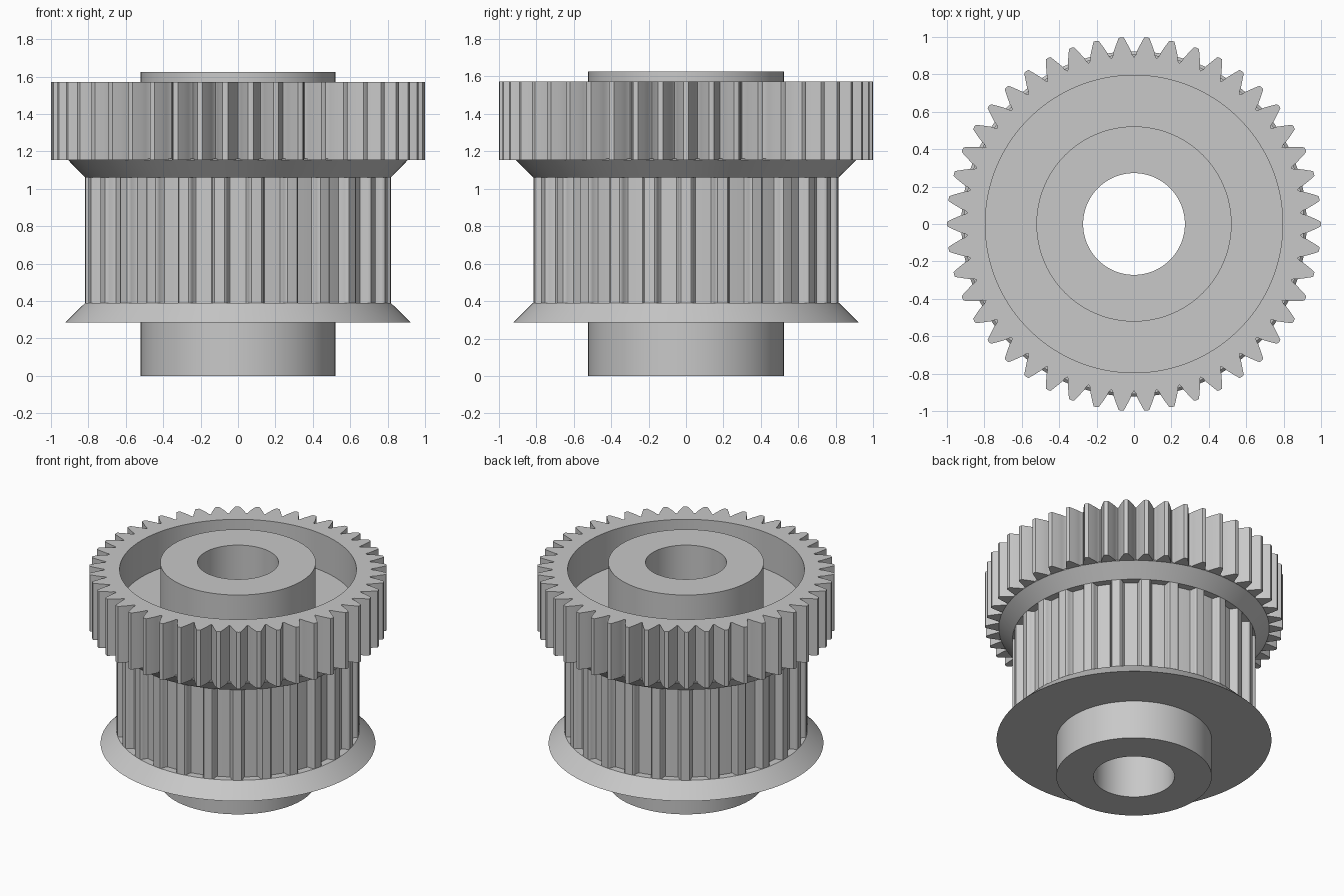
import bpy, bmesh, math

if "Cube" in bpy.data.objects:
    bpy.data.objects.remove(bpy.data.objects["Cube"])

# Single plain grey material
steel = bpy.data.materials.new("steel grey")
steel.use_nodes = True
grey = (0.58, 0.58, 0.58, 1)
steel.diffuse_color = grey
steel.node_tree.nodes["Principled BSDF"].inputs["Base Color"].default_value = grey

SIDES = 96
BORE, HUB, RECESS, BELT, CORE = 0.272, 0.522, 0.795, 0.817, 0.74
FLANGE_LOW, BELT_LOW, BELT_TOP, GEAR_LOW, GEAR_TOP = 0.285, 0.39, 1.06, 1.153, 1.572
WEB_TOP, TOP = 1.3, 1.625


def ring_solid(name, loops, smooth):
    """Closed solid from matching loops of points, joined round the section."""
    bm = bmesh.new()
    rings = [[bm.verts.new(p) for p in loop] for loop in loops]
    n = len(rings[0])
    for a, b in zip(rings, rings[1:] + rings[:1]):
        for i in range(n):
            j = (i + 1) % n
            bm.faces.new((a[i], a[j], b[j], b[i]))
    bmesh.ops.recalc_face_normals(bm, faces=bm.faces)
    mesh = bpy.data.meshes.new(name)
    bm.to_mesh(mesh)
    bm.free()
    mesh.materials.append(steel)
    obj = bpy.data.objects.new(name, mesh)
    bpy.context.collection.objects.link(obj)
    bpy.ops.object.select_all(action='DESELECT')
    obj.select_set(True)
    bpy.context.view_layer.objects.active = obj
    bpy.ops.object.shade_smooth_by_angle(angle=math.radians(smooth))


def polar(r, a, z):
    return (r * math.cos(a), r * math.sin(a), z)


def lathe(name, section):
    """Revolve a closed (radius, height) section about the axis."""
    angles = [math.tau * i / SIDES for i in range(SIDES)]
    ring_solid(name, [[polar(r, a, z) for a in angles] for r, z in section], 30)


def toothed_sleeve(name, count, tooth, inner, low, top):
    """Sleeve with repeated teeth; tooth lists (radius, fraction of half pitch)."""
    step = math.tau / count
    profile = [(r, -f) for r, f in reversed(tooth) if 0 < f < 1] + tooth
    pts = [(r, (k + f / 2) * step) for k in range(count) for r, f in profile]
    levels = [(True, low), (True, top), (False, top), (False, low)]
    ring_solid(name, [[polar(r if outer else inner, a, z) for r, a in pts]
                      for outer, z in levels], 35)


# Hub, tapered belt flanges and recessed web, turned as one piece with a through bore
lathe("hub_and_flanges", [
    (BORE, 0), (HUB, 0), (HUB, FLANGE_LOW), (0.923, FLANGE_LOW),
    (BELT, BELT_LOW), (CORE, BELT_LOW), (CORE, BELT_TOP), (BELT, BELT_TOP),
    (0.908, GEAR_LOW), (0.908, GEAR_LOW + 0.008), (0.85, GEAR_LOW + 0.008),
    (0.85, WEB_TOP), (HUB, WEB_TOP), (HUB, TOP), (BORE, TOP)])

# Belt pulley with rounded lands and wide grooves
toothed_sleeve("belt_pulley", 26, [(BELT, 0), (BELT, 0.28), (0.812, 0.35),
                                   (0.798, 0.41), (0.772, 0.47), (0.765, 0.54), (0.765, 1)],
               CORE, BELT_LOW, BELT_TOP)

# Spur gear rim with curved, blunt teeth
toothed_sleeve("gear_rim", 46, [(1, 0), (0.998, 0.2), (0.985, 0.3), (0.955, 0.52),
                                (0.925, 0.74), (0.905, 0.84), (0.892, 1)],
               RECESS, GEAR_LOW, GEAR_TOP)
